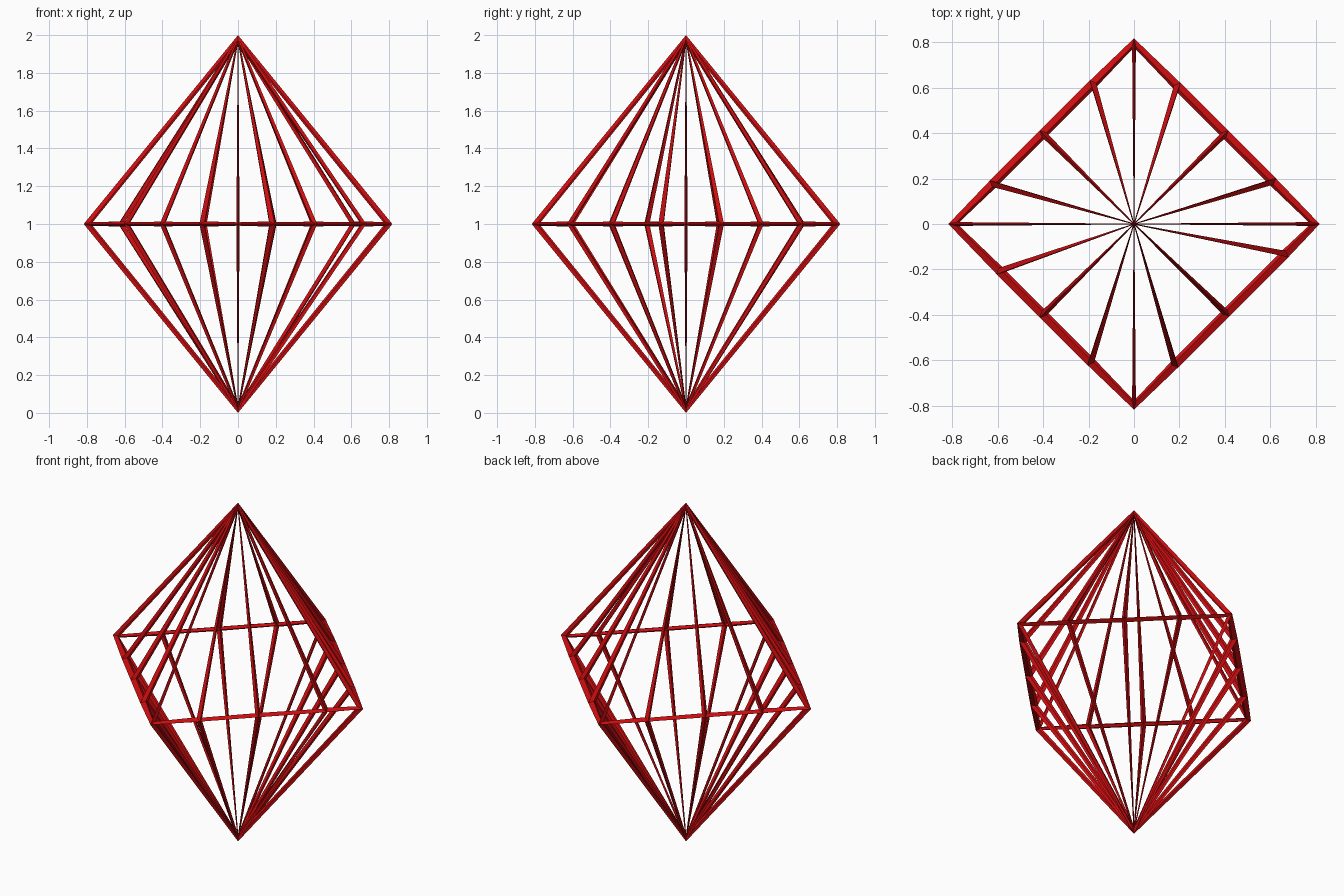
import bpy, bmesh
from mathutils import Vector

if "Cube" in bpy.data.objects:
    bpy.data.objects.remove(bpy.data.objects["Cube"])

red = bpy.data.materials.new("deep red")
red.diffuse_color = (0.62, 0.004, 0.005, 1)
red.use_nodes = True
red.node_tree.nodes["Principled BSDF"].inputs["Base Color"].default_value = red.diffuse_color

R = 0.797          # corner radius of the square waist
T = 0.04           # bar thickness
# x positions of the bar ends along each straight side of the waist
sides = [(1, (0.61, 0.40, 0.19)),      # back right
         (1, (-0.18, -0.40, -0.62)),   # back left
         (-1, (-0.59, -0.40, -0.19)),  # front left
         (-1, (0.18, 0.405, 0.665))]   # front right
corners = [(R, 0), (0, R), (-R, 0), (0, -R)]

# Waist outline
ring = []
for corner, (sign, xs) in zip(corners, sides):
    ring.append(corner)
    ring += [(x, sign * (R - abs(x))) for x in xs]

# Double pyramid of narrow triangles
bm = bmesh.new()
waist = [bm.verts.new((x, y, 1)) for x, y in ring]
top = bm.verts.new((0, 0, 2 - T / 2))
bottom = bm.verts.new((0, 0, T / 2))
for a, b in zip(waist, waist[1:] + waist[:1]):
    bm.faces.new((a, b, top))
    bm.faces.new((b, a, bottom))
bmesh.ops.recalc_face_normals(bm, faces=bm.faces[:])
mesh = bpy.data.meshes.new("diamond_cage")
bm.to_mesh(mesh)
bm.free()
mesh.materials.append(red)
cage = bpy.data.objects.new("diamond_cage", mesh)
bpy.context.collection.objects.link(cage)

# Turn edges into tapered bars
wire = cage.modifiers.new("bars", 'WIREFRAME')
wire.thickness = T
wire.offset = 0
wire.use_even_offset = False
wire.use_relative_offset = False
wire.use_replace = True
